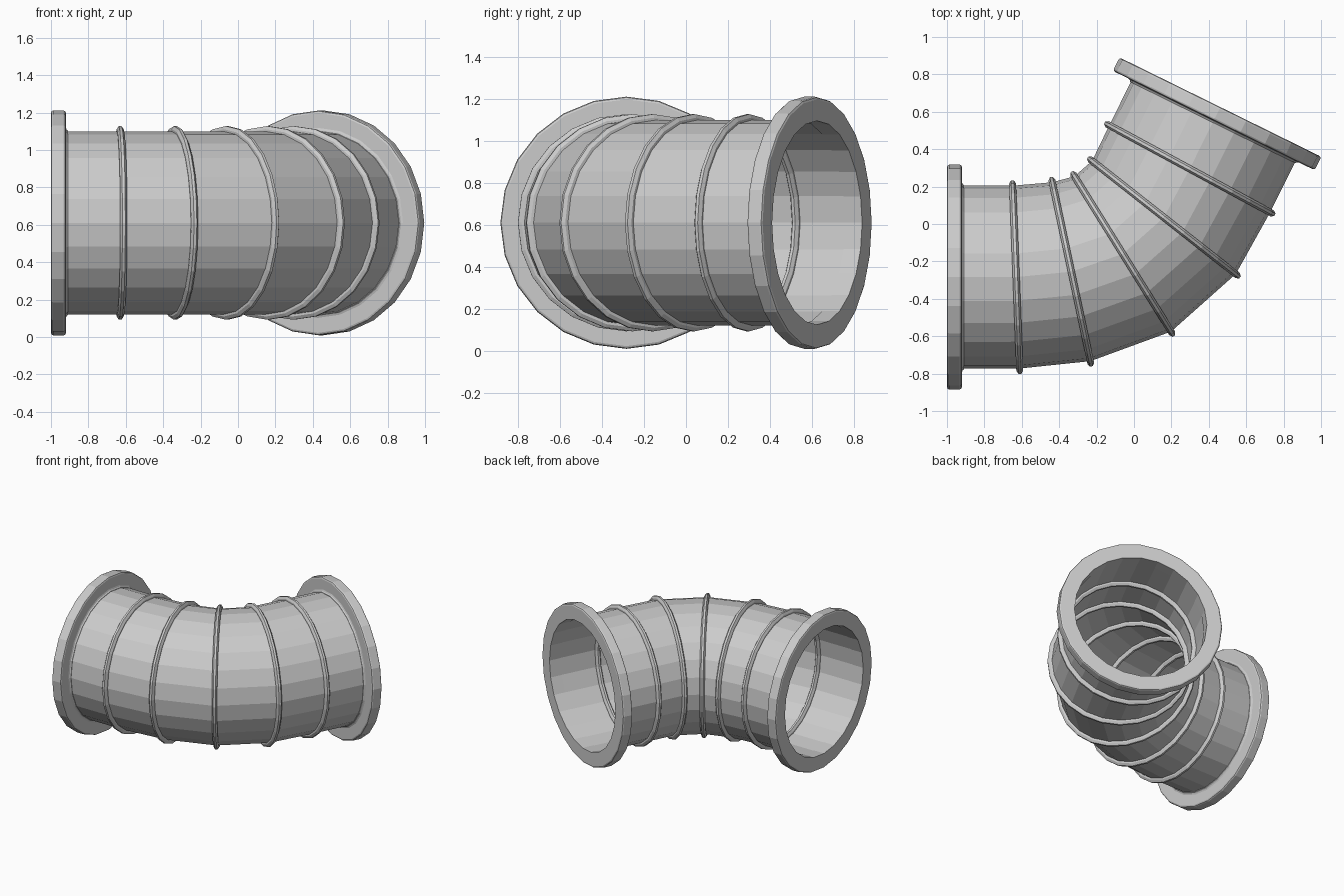
import bpy, bmesh
from math import sin, cos, radians, pi
from mathutils import Vector

if "Cube" in bpy.data.objects:
    bpy.data.objects.remove(bpy.data.objects["Cube"])

SIDES = 24
AXIS_Z = 0.61
PIPE_R = 0.489
BEND = 63.8


def circle(x, y, deg, along, r):
    """Points of a circle square to the heading, shifted along it."""
    a = radians(deg)
    t, n = Vector((cos(a), sin(a), 0)), Vector((-sin(a), cos(a), 0))
    c = Vector((x, y, AXIS_Z)) + t * along
    return [c + n * (r * cos(2 * pi * i / SIDES)) + Vector((0, 0, r * sin(2 * pi * i / SIDES)))
            for i in range(SIDES)]


def skin(name, loops, closed):
    """Join circles into a flat-shaded tube; closed tubes join last to first."""
    bm = bmesh.new()
    rows = [[bm.verts.new(p) for p in loop] for loop in loops]
    pairs = list(zip(rows, rows[1:])) + ([(rows[-1], rows[0])] if closed else [])
    for a, b in pairs:
        for i in range(SIDES):
            j = (i + 1) % SIDES
            bm.faces.new((a[i], a[j], b[j], b[i]))
    bmesh.ops.recalc_face_normals(bm, faces=bm.faces)
    mesh = bpy.data.meshes.new(name)
    bm.to_mesh(mesh)
    bm.free()
    obj = bpy.data.objects.new(name, mesh)
    bpy.context.collection.objects.link(obj)
    return obj


# Centreline stations at the ribs: x, y, heading in degrees
ribs = [(-0.63, -0.284, 2.2), (-0.335, -0.255, 12), (-0.06, -0.16, 31.9),
        (0.16, 0.035, 51.8), (0.298, 0.295, 61.6)]
start = (-1.0, -0.284, 0)
end = (0.462, 0.625, BEND + 180)

# Bent pipe, one straight section between neighbouring ribs
loops = [circle(*start, 0.07, PIPE_R)]
loops += [circle(*s, 0, PIPE_R) for s in ribs]
loops += [circle(end[0], end[1], BEND, -0.07, PIPE_R)]
skin("bent_pipe", loops, False)

# Rounded ribs around the pipe wall
for k, s in enumerate(ribs):
    prof = [(0.02 * cos(pi * (i + 0.5) / 4), PIPE_R + 0.031 * sin(pi * (i + 0.5) / 4))
            for i in range(8)]
    skin(f"rib_{k + 1}", [circle(*s, a, r) for a, r in prof], True)

# End flanges with softened rims and a small weld fillet against the pipe
flange = [(0, 0.486), (0, 0.588), (0.004, 0.597), (0.012, 0.601), (0.068, 0.601),
          (0.076, 0.597), (0.08, 0.588), (0.08, 0.508), (0.084, 0.498),
          (0.092, 0.492), (0.092, 0.486)]
for name, s in (("left_flange", start), ("right_flange", end)):
    skin(name, [circle(*s, a, r) for a, r in flange], True)
